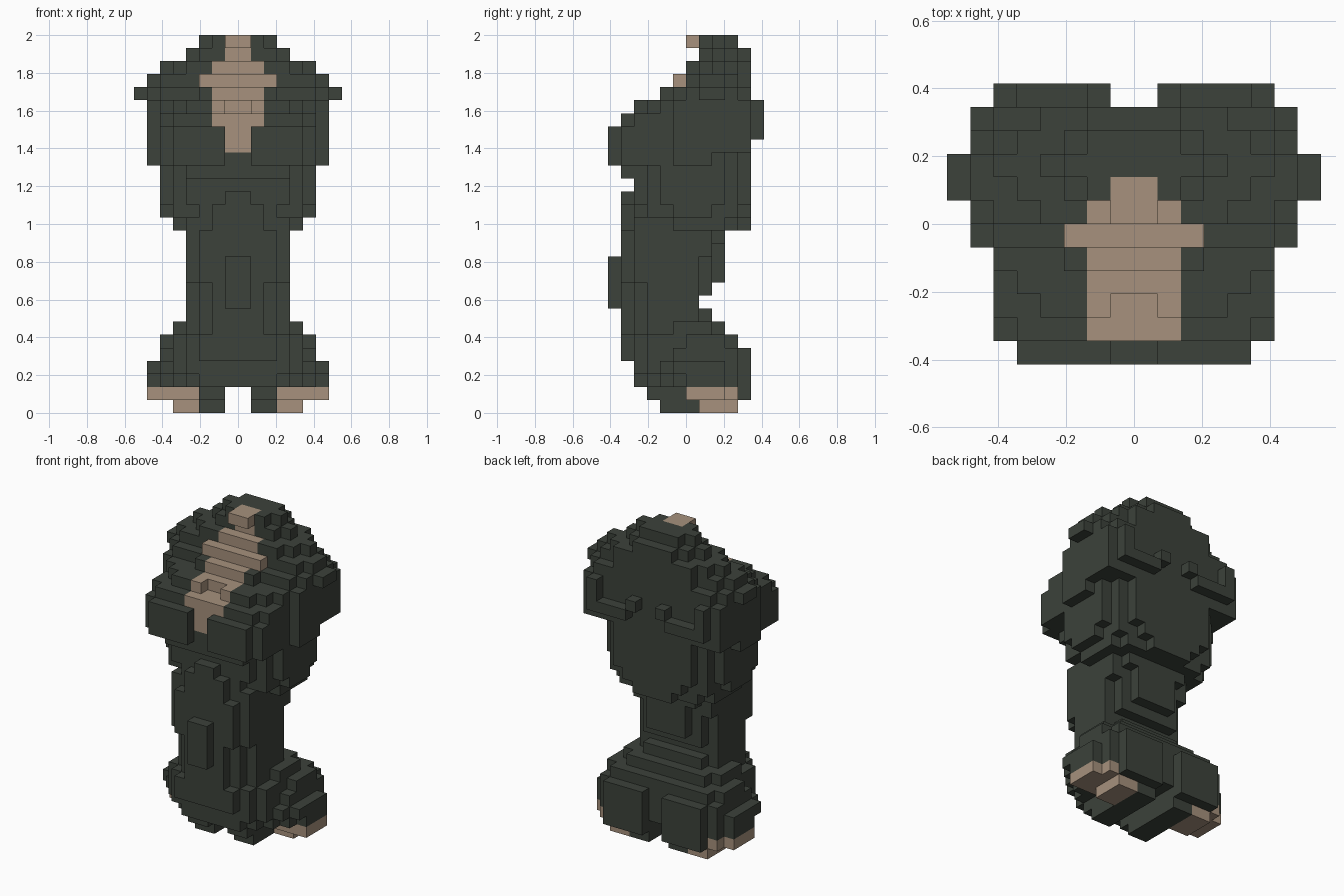
import bpy, bmesh, math
from mathutils import Vector

if "Cube" in bpy.data.objects:
    bpy.data.objects.remove(bpy.data.objects["Cube"])

V = 2 / 29          # size of one cube
cells = {}          # (x, y, z) -> part name


def material(name, color):
    m = bpy.data.materials.new(name)
    m.diffuse_color = (*color, 1)
    m.use_nodes = True
    m.node_tree.nodes["Principled BSDF"].inputs["Base Color"].default_value = m.diffuse_color
    return m


def fill(part, boxes, inner=0):
    """Mirrored boxes: half width, y from, y to, z from, z to."""
    for hw, y0, y1, z0, z1 in boxes:
        for x in range(inner, hw):
            for y in range(y0, y1):
                for z in range(z0, z1):
                    cells[x, y, z] = cells[-1 - x, y, z] = part


def carve(boxes):
    for hw, y0, y1, z0, z1 in boxes:
        for x in range(-hw, hw):
            for y in range(y0, y1):
                for z in range(z0, z1):
                    cells.pop((x, y, z), None)


# Haunches, with a split between the two at the back
fill("haunches", [
    (3, -4, 5, 2, 5), (4, -3, 5, 2, 5), (5, -2, 5, 2, 5), (6, -1, 4, 2, 3),
    (6, -2, 4, 3, 4), (7, 0, 3, 2, 3), (7, -1, 3, 3, 4), (6, -1, 4, 4, 5),
    (6, 0, 3, 5, 6), (3, -5, 4, 4, 6), (4, -4, 4, 3, 6), (5, -3, 4, 3, 6),
    (5, -1, 2, 6, 7), (4, -3, 3, 6, 7), (2, -5, 3, 6, 7), (3, -4, 3, 6, 7),
])
carve([(1, 4, 5, 2, 5)])

# Feet and their light toes
fill("feet", [(3, -2, 4, 0, 1), (3, -3, 5, 1, 2), (5, 4, 5, 1, 2)], 1)
fill("toes", [(5, 1, 4, 0, 1), (6, 0, 4, 1, 2), (7, 0, 3, 1, 2)], 3)

# Torso with a belly ridge
fill("torso", [
    (4, -3, 1, 7, 14), (3, -4, 1, 7, 18), (2, -5, 1, 7, 10),
    (3, -3, 2, 7, 8), (3, -3, 2, 9, 14), (3, -5, 1, 10, 14),
    (4, -4, 1, 10, 15), (2, 0, 3, 10, 13), (3, 0, 3, 13, 14),
    (4, 0, 2, 12, 14), (1, -6, -5, 8, 12),
    (2, -5, -4, 14, 16), (1, -5, -4, 16, 17),
])

# Shoulders and tapering nape
fill("shoulders", [
    (5, -1, 3, 14, 15), (2, 0, 5, 14, 15), (4, 0, 4, 14, 15),
    (5, -3, 4, 15, 19), (6, -1, 2, 15, 16), (6, -2, 3, 16, 19),
    (3, 0, 5, 15, 16), (4, -4, 5, 16, 19), (4, -5, 5, 18, 19),
])

# Head: stepped dome leaning back as it rises
fill("head", [
    (5, -6, 4, 19, 22), (6, -5, 3, 19, 20), (4, -6, 5, 19, 20),
    (6, -5, 5, 20, 22), (7, -1, 2, 19, 20),
    (7, -1, 5, 20, 24), (5, -5, 5, 22, 23), (6, -4, 5, 22, 23),
    (4, -4, 5, 23, 24), (5, -3, 5, 23, 24), (6, -2, 5, 23, 24),
    (3, -2, 5, 24, 25), (6, -1, 5, 24, 25), (7, 0, 4, 24, 25),
    (8, 1, 3, 24, 25), (4, 0, 5, 25, 26), (6, 0, 4, 25, 26),
    (7, 1, 3, 25, 26), (4, 0, 5, 26, 27), (5, 1, 4, 26, 27),
    (6, 2, 3, 26, 27),
])
fill("crown", [
    (2, 1, 5, 27, 28), (3, 1, 4, 27, 28), (4, 2, 3, 27, 28),
    (2, 1, 4, 28, 29), (3, 2, 3, 28, 29),
])
carve([(1, -6, -5, 19, 22)])

# Nubs on the back of the head
fill("head_nubs", [(2, 5, 6, 22, 23)], 1)
fill("head_nubs", [(4, 5, 6, 21, 22)], 2)
fill("head_nubs", [(5, 5, 6, 21, 22)], 4)
fill("head_nubs", [(6, 5, 6, 21, 24)], 5)

# Light stripe down the face
fill("face_stripe", [
    (1, -5, -3, 20, 22), (2, -5, -3, 22, 23), (2, -4, -2, 23, 24),
    (2, -2, -1, 24, 25), (3, -1, 0, 25, 26), (2, 0, 1, 26, 27),
    (1, 1, 2, 27, 28), (1, 0, 2, 28, 29),
])
carve([(1, -4, -3, 23, 24)])

dark = material("dark green grey", (0.045, 0.054, 0.043))
light = material("warm tan", (0.385, 0.285, 0.205))


def build(part):
    """Make the exposed cube faces of one part."""
    bm = bmesh.new()
    for c, owner in cells.items():
        if owner != part:
            continue
        for axis in range(3):
            for s in (0, 1):
                n = list(c)
                n[axis] += 1 if s else -1
                if tuple(n) in cells:
                    continue
                quad = []
                for a, b in ((0, 0), (1, 0), (1, 1), (0, 1)):
                    p = list(c)
                    p[axis] += s
                    p[(axis + 1) % 3] += a
                    p[(axis + 2) % 3] += b
                    quad.append(bm.verts.new(Vector(p) * V))
                bm.faces.new(quad if s else quad[::-1])
    bmesh.ops.remove_doubles(bm, verts=bm.verts, dist=0.001)
    bmesh.ops.dissolve_limit(bm, angle_limit=math.radians(1),
                             verts=bm.verts, edges=bm.edges)
    mesh = bpy.data.meshes.new(part)
    bm.to_mesh(mesh)
    bm.free()
    mesh.materials.append(light if part in ("toes", "face_stripe") else dark)
    bpy.context.collection.objects.link(bpy.data.objects.new(part, mesh))


for name in sorted(set(cells.values())):
    build(name)
